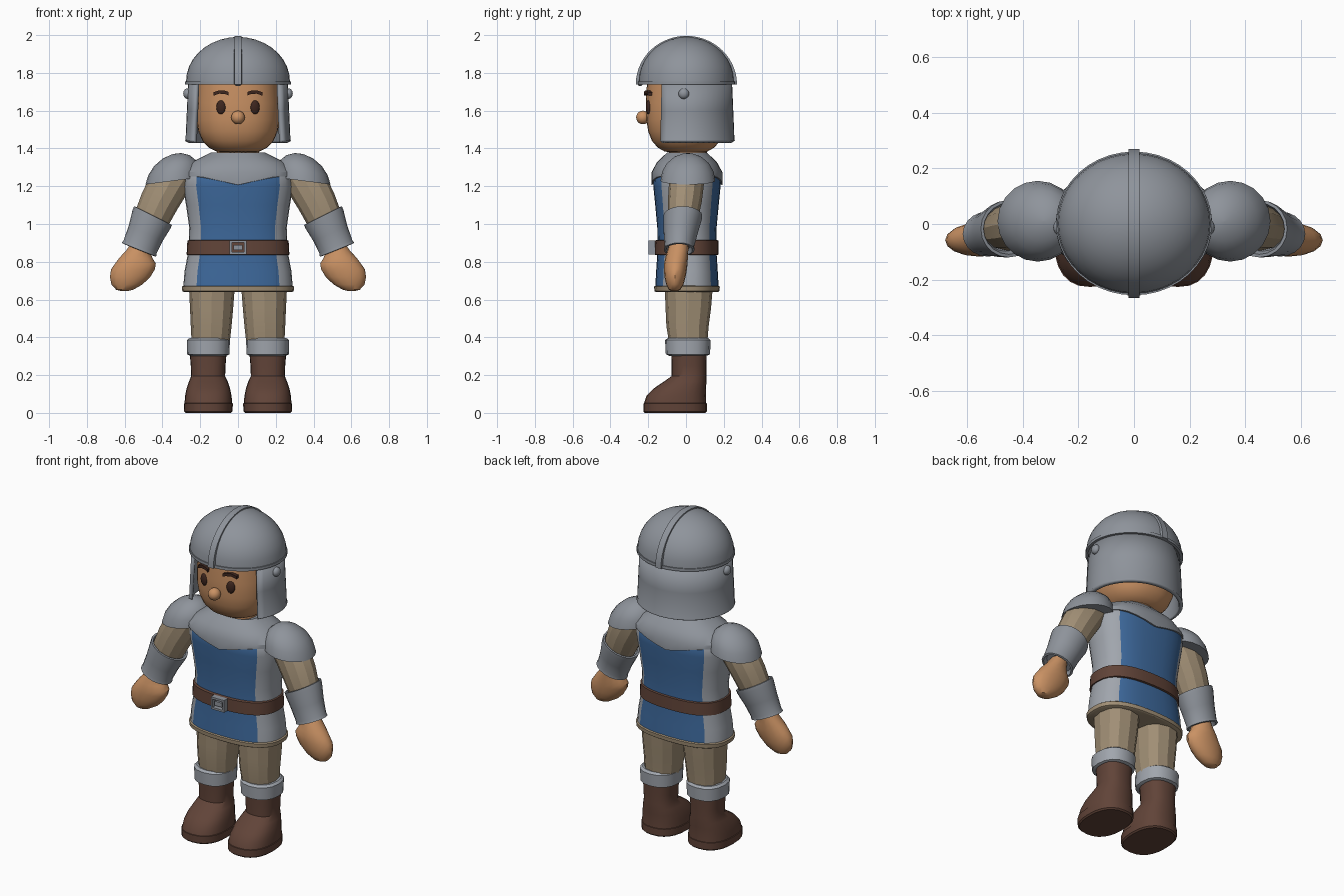
import bpy, bmesh, math
from mathutils import Matrix


def material(name, r, g, b):
    m = bpy.data.materials.new(name)
    m.diffuse_color = (*[((c + 0.055) / 1.055) ** 2.4 for c in (r, g, b)], 1)
    return m


SKIN = material("skin", 0.79, 0.57, 0.39)
STEEL = material("steel", 0.56, 0.58, 0.61)
MAIL = material("light_mail", 0.63, 0.65, 0.68)
BLUE = material("blue_cloth", 0.24, 0.41, 0.61)
TAN = material("tan_cloth", 0.63, 0.56, 0.46)
BROWN = material("brown_leather", 0.38, 0.265, 0.22)
DARK = material("dark_brown", 0.24, 0.15, 0.12)


def finish(name, bm, mats, angle=35):
    """Turn a bmesh into an object, smooth except for sharp edges."""
    bmesh.ops.recalc_face_normals(bm, faces=bm.faces)
    me = bpy.data.meshes.new(name)
    bm.to_mesh(me)
    bm.free()
    for m in mats:
        me.materials.append(m)
    for p in me.polygons:
        p.use_smooth = True
    me.set_sharp_from_angle(angle=math.radians(angle))
    ob = bpy.data.objects.new(name, me)
    bpy.context.collection.objects.link(ob)
    return ob


def skin_rows(rows, closed=True, caps=True):
    """Bridge rows of points with quads."""
    bm = bmesh.new()
    vs = [[bm.verts.new(p) for p in row] for row in rows]
    n = len(rows[0])
    for a, b in zip(vs, vs[1:]):
        for i in range(n if closed else n - 1):
            j = (i + 1) % n
            bm.faces.new((a[i], a[j], b[j], b[i]))
    if caps:
        bm.faces.new(vs[0][::-1])
        bm.faces.new(vs[-1])
    return bm


def ring(z, cx, cy, rx, ry, slope=0, n=24, p=2):
    """Superellipse ring; slope tips it along x."""
    pts = []
    for i in range(n):
        c, s = math.cos(2 * math.pi * i / n), math.sin(2 * math.pi * i / n)
        x = rx * math.copysign(abs(c) ** (2 / p), c)
        y = ry * math.copysign(abs(s) ** (2 / p), s)
        pts.append((cx + x, cy + y, z + slope * x))
    return pts


def loft(name, rings, mat, n=24, p=2, angle=35):
    return finish(name, skin_rows([ring(*r, n=n, p=p) for r in rings]), [mat], angle)


def ball(name, loc, size, mat, rot=0, seg=20):
    bm = bmesh.new()
    bmesh.ops.create_uvsphere(bm, u_segments=seg, v_segments=seg // 2, radius=1)
    bm.transform(Matrix.Translation(loc) @ Matrix.Rotation(rot, 4, 'Z') @ Matrix.Diagonal((*size, 1)))
    return finish(name, bm, [mat])


def box(bm, loc, size):
    bmesh.ops.create_cube(bm, size=1, matrix=Matrix.Translation(loc) @ Matrix.Diagonal((*size, 1)))


# Tunic with blue front and back panels
N = 32
body = [(0.665, 0, 0.005, 0.29, 0.168), (0.75, 0, 0.005, 0.283, 0.163), (0.86, 0, 0.005, 0.262, 0.156),
        (0.98, 0, 0.005, 0.258, 0.157), (1.10, 0, 0.005, 0.275, 0.168), (1.20, 0, 0.005, 0.292, 0.178),
        (1.26, 0, 0.005, 0.29, 0.18), (1.32, 0, 0.005, 0.24, 0.15), (1.36, 0, 0.005, 0.15, 0.10)]
tunic = loft("tunic", body, MAIL, n=N, p=2.5)
tunic.data.materials.append(BLUE)
for f in tunic.data.polygons:
    col = f.index % N
    if f.index < N * (len(body) - 1) and N // 8 <= col % (N // 2) < 3 * N // 8:
        f.material_index = 1

# Hem below the tunic
loft("tunic_hem", [(0.64, 0, 0.005, 0.285, 0.165), (0.645, 0, 0.005, 0.295, 0.172),
                   (0.668, 0, 0.005, 0.297, 0.174), (0.674, 0, 0.005, 0.288, 0.166)], TAN, n=N, p=2.5)

# Pointed steel collar
collar = loft("collar", [(1.20, 0, 0.005, 0.30, 0.187), (1.275, 0, 0.005, 0.296, 0.187),
                         (1.325, 0, 0.005, 0.25, 0.16), (1.355, 0, 0.005, 0.19, 0.13),
                         (1.378, 0, 0.005, 0.145, 0.105), (1.365, 0, 0.005, 0.12, 0.09)], STEEL, n=N, p=2.4)
for v in collar.data.vertices:
    if v.co.z < 1.21:
        v.co.z = 1.207 + 0.045 * min(1, abs(v.co.x) / 0.2)

# Belt and buckle
loft("belt", [(0.835, 0, 0.003, 0.262, 0.16), (0.838, 0, 0.003, 0.272, 0.17),
              (0.912, 0, 0.003, 0.268, 0.168), (0.916, 0, 0.003, 0.256, 0.158)], BROWN, n=N, p=2.5)
bm = bmesh.new()
for s in (-1, 1):
    box(bm, (s * 0.039, -0.182, 0.876), (0.012, 0.034, 0.074))
    box(bm, (0, -0.182, 0.876 + s * 0.031), (0.086, 0.034, 0.012))
box(bm, (0, -0.178, 0.876), (0.05, 0.028, 0.026))
finish("buckle", bm, [STEEL])

# Head, neck and nose
loft("neck", [(1.34, 0, 0.01, 0.11, 0.1), (1.45, 0, 0.01, 0.11, 0.1)], SKIN)
loft("head", [(1.376, 0, 0, 0.07, 0.07), (1.385, 0, 0, 0.115, 0.115), (1.405, 0, 0, 0.155, 0.15),
              (1.44, 0, 0, 0.188, 0.18), (1.49, 0, 0, 0.21, 0.2), (1.55, 0, 0, 0.22, 0.21),
              (1.64, 0, 0, 0.222, 0.213), (1.77, 0, 0, 0.21, 0.205)], SKIN, n=32, p=2.3)
ball("nose", (0, -0.228, 1.564), (0.036, 0.036, 0.036), SKIN)

# Helmet dome with rim
arc = [math.radians(a) for a in (0, 10, 20, 30, 40, 50, 60, 70, 79, 86, 89.5)]
dome = [(1.738, 0, 0.002, 0.27, 0.248), (1.738, 0, 0.002, 0.28, 0.258), (1.755, 0, 0.002, 0.28, 0.258)]
dome += [(1.755 + 0.235 * math.sin(a), 0, 0.002, 0.275 * math.cos(a), 0.252 * math.cos(a)) for a in arc]
loft("helmet_dome", dome, STEEL, n=40)

# Crest band from front to back
rows = []
for i in range(29):
    a = math.pi * (i / 28)
    c, s = math.cos(a), math.sin(a)
    rows.append([(x, 0.002 - (0.248 + h) * c, 1.738 + (0.238 + h) * s)
                 for x, h in ((-0.021, 0), (-0.019, 0.02), (0.019, 0.02), (0.021, 0))])
finish("helmet_crest", skin_rows(rows), [STEEL])
ball("crest_stud", (0, -0.243, 1.75), (0.025, 0.016, 0.02), STEEL)

# Neck guard wrapping sides and back, open at the face
rows = []
for z, k in ((1.44, 1.02), (1.445, 1.01), (1.6, 0.985), (1.75, 0.96)):
    row = []
    for i in range(33):
        a = math.radians(-32 + 244 * i / 32)
        row.append((0.275 * k * math.cos(a), 0.254 * k * math.sin(a), z))
    rows.append(row)
guard = finish("helmet_guard", skin_rows(rows, closed=False, caps=False), [STEEL])
mod = guard.modifiers.new("thickness", 'SOLIDIFY')
mod.thickness, mod.offset = 0.022, -1

# Mirrored parts
for side, s in (("right", 1), ("left", -1)):
    def limb(name, rings, mat, **kw):
        return loft(side + name, [(r[0], s * r[1], r[2], r[3], r[4], s * (r[5] if len(r) > 5 else 0))
                                  for r in rings], mat, **kw)

    # Face details and helmet rivet
    ball(side + "_eye", (s * 0.09, -0.198, 1.618), (0.025, 0.014, 0.037), DARK, s * 0.22)
    bm = skin_rows([[(s * x, -0.214 + 0.25 * (x - 0.05) + dy, z + dz) for dy, dz in
                     ((-0.008, -0.009), (-0.008, 0.009), (0.02, 0.009), (0.02, -0.009))]
                    for x, z in ((0.05, 1.690), (0.07, 1.697), (0.10, 1.699), (0.13, 1.688))])
    finish(side + "_eyebrow", bm, [DARK])
    ball(side + "_rivet", (s * 0.268, -0.012, 1.69), (0.022, 0.028, 0.028), STEEL)

    # Shoulder plate: skewed half dome
    plate = [(1.228, 0.345, 0.01, 0.13, 0.125, -0.13)]
    plate += [(1.228 + 0.146 * math.sin(a), 0.345 - 0.02 * math.sin(a), 0.01,
               0.145 * math.cos(a), 0.145 * math.cos(a), -0.13) for a in arc[::2]]
    limb("_shoulder_plate", plate, STEEL, n=20)

    # Sleeve, bracer and hand
    limb("_sleeve", [(1.30, 0.30, 0.005, 0.09, 0.08, 0.4), (1.22, 0.36, 0.003, 0.102, 0.093, 0.4),
                     (1.12, 0.415, -0.006, 0.094, 0.09, 0.45), (1.03, 0.457, -0.015, 0.085, 0.08, 0.5),
                     (0.98, 0.478, -0.02, 0.075, 0.07, 0.5)], TAN, n=12, angle=20)
    limb("_bracer", [(1.02, 0.46, -0.018, 0.08, 0.08, 0.5), (1.045, 0.45, -0.017, 0.09, 0.092, 0.5),
                     (1.044, 0.45, -0.017, 0.1, 0.103, 0.5), (1.025, 0.458, -0.018, 0.1, 0.102, 0.5),
                     (0.95, 0.489, -0.028, 0.09, 0.09, 0.45), (0.88, 0.518, -0.035, 0.087, 0.078, 0.4),
                     (0.864, 0.524, -0.036, 0.091, 0.081, 0.4), (0.862, 0.525, -0.036, 0.08, 0.07, 0.4),
                     (0.885, 0.516, -0.035, 0.07, 0.06, 0.4)], STEEL, n=20)
    limb("_hand", [(0.645, 0.602, -0.06, 0.018, 0.015), (0.652, 0.60, -0.06, 0.045, 0.03),
                   (0.68, 0.588, -0.059, 0.082, 0.046), (0.72, 0.571, -0.058, 0.107, 0.056),
                   (0.76, 0.556, -0.056, 0.116, 0.061), (0.79, 0.543, -0.054, 0.108, 0.062),
                   (0.82, 0.541, -0.05, 0.088, 0.06), (0.86, 0.53, -0.043, 0.062, 0.055),
                   (0.90, 0.51, -0.035, 0.055, 0.05)], SKIN, n=16)

    # Trouser leg and padded cuff
    limb("_trouser_leg", [(0.36, 0.145, 0.012, 0.1, 0.1), (0.46, 0.142, 0.008, 0.108, 0.112),
                          (0.55, 0.14, 0.012, 0.114, 0.12), (0.68, 0.138, 0.015, 0.122, 0.128)],
         TAN, n=12, p=2.3, angle=20)
    limb("_cuff", [(0.302, 0.157, 0.01, 0.095, 0.098), (0.31, 0.157, 0.01, 0.112, 0.117),
                   (0.385, 0.157, 0.01, 0.114, 0.121), (0.396, 0.157, 0.01, 0.1, 0.107)],
         MAIL, n=16, p=2.3)

    # Boot with sole
    limb("_boot", [(0.05, 0.157, -0.058, 0.126, 0.165), (0.09, 0.157, -0.052, 0.123, 0.157),
                   (0.13, 0.157, -0.032, 0.115, 0.138), (0.165, 0.157, -0.005, 0.103, 0.113),
                   (0.195, 0.158, 0.016, 0.09, 0.092), (0.25, 0.158, 0.016, 0.092, 0.092),
                   (0.31, 0.158, 0.016, 0.097, 0.094)], BROWN, n=24, p=2.4)
    limb("_boot_sole", [(0, 0.157, -0.058, 0.12, 0.16), (0.008, 0.157, -0.058, 0.128, 0.168),
                        (0.05, 0.157, -0.058, 0.13, 0.168), (0.053, 0.157, -0.058, 0.12, 0.16)],
         BROWN, n=24, p=2.4)
